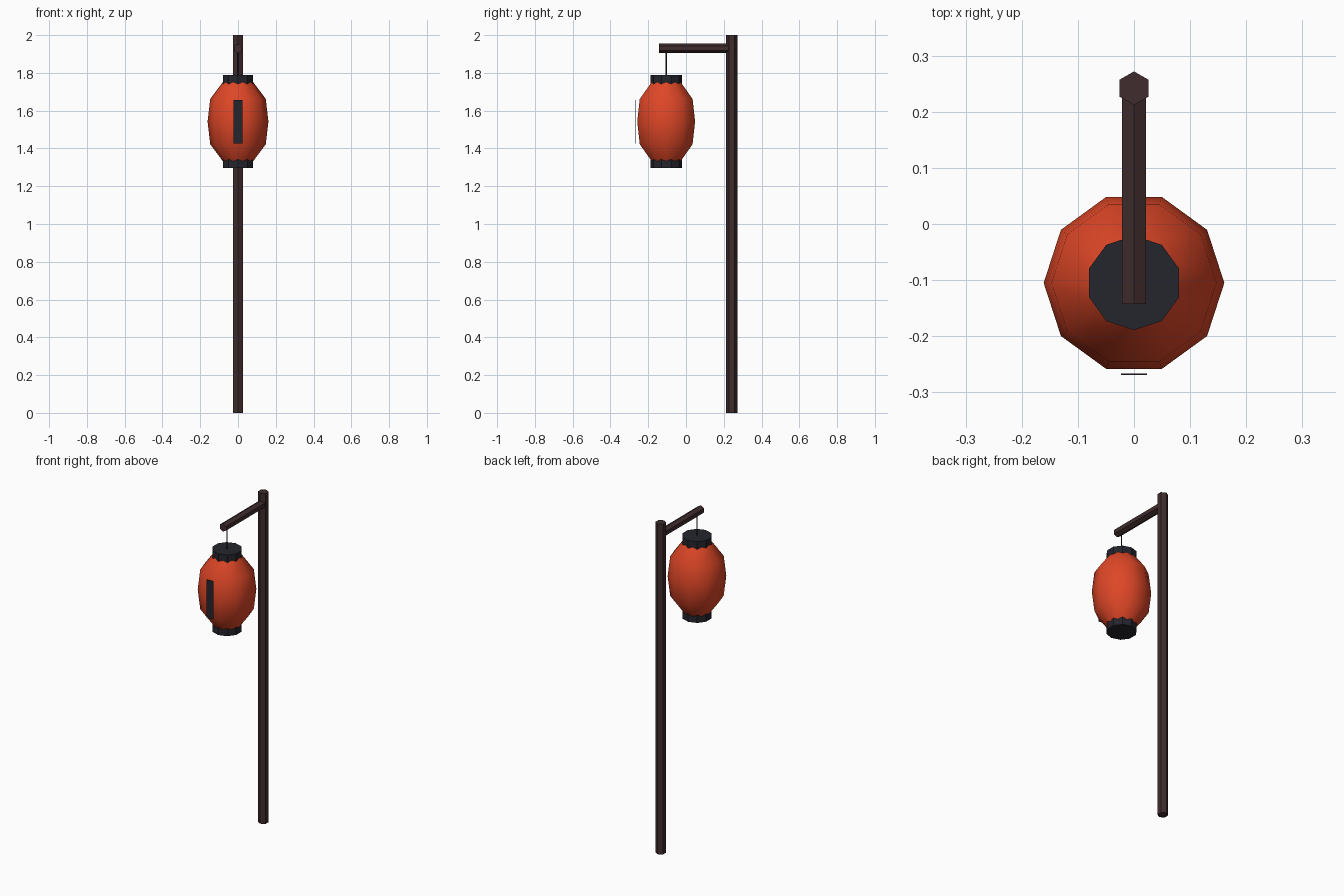
import bpy, bmesh, math
from mathutils import Matrix, Vector

cube = bpy.data.objects.get("Cube")
if cube:
    bpy.data.objects.remove(cube)


def material(name, rgb):
    mat = bpy.data.materials.new(name)
    mat.use_nodes = True
    mat.diffuse_color = (*rgb, 1)
    mat.node_tree.nodes["Principled BSDF"].inputs["Base Color"].default_value = (*rgb, 1)
    return mat


red = material("red paper", (0.73, 0.062, 0.02))
black = material("black lacquer", (0.018, 0.018, 0.027))
wood = material("dark wood", (0.05, 0.025, 0.026))


def add_object(name, bm, mat):
    bmesh.ops.recalc_face_normals(bm, faces=bm.faces)
    mesh = bpy.data.meshes.new(name)
    bm.to_mesh(mesh)
    bm.free()
    mesh.materials.append(mat)
    obj = bpy.data.objects.new(name, mesh)
    bpy.context.collection.objects.link(obj)
    return obj


def lathe(name, profile, sides, mat, origin=(0, 0, 0), turn=0, tilt=None, smooth=False):
    """Stack rings of (radius, height) into a closed, faceted solid."""
    bm = bmesh.new()
    rings = []
    for r, z in profile:
        angles = [turn + math.tau * i / sides for i in range(sides)]
        rings.append([bm.verts.new((r * math.cos(a), r * math.sin(a), z)) for a in angles])
    for low, high in zip(rings, rings[1:]):
        for i in range(sides):
            j = (i + 1) % sides
            face = bm.faces.new((low[i], low[j], high[j], high[i]))
            face.smooth = smooth
    bm.faces.new(rings[0])
    bm.faces.new(rings[-1])
    bm.transform(Matrix.Translation(Vector(origin)) @ (tilt or Matrix()))
    return add_object(name, bm, mat)


POLE_Y, LAMP_Y, LAMP_Z = 0.242, -0.105, 1.542

# Hexagonal pole, and an arm reaching forward with a ridge along its top
lathe("pole", [(0.03, 0), (0.03, 2)], 6, wood, (0, POLE_Y, 0), math.pi / 2)
lathe("arm", [(0.025, 0), (0.025, 0.383)], 6, wood, (0, 0.24, 1.93),
      math.pi / 2, Matrix.Rotation(math.pi / 2, 4, "X"))

# Hanging cord
lathe("cord", [(0.004, 1.77), (0.004, 1.92)], 6, black, (0, LAMP_Y, 0))

# Paper lantern body, mirrored about its middle
half = [(0.161, 0), (0.147, 0.12), (0.08, 0.21)]
profile = [(r, -z) for r, z in reversed(half[1:])] + half
lathe("lantern_body", profile, 10, red, (0, LAMP_Y, LAMP_Z), smooth=True)

# Collars at both ends, sunk into the body
for name, side in (("top_collar", 1), ("bottom_collar", -1)):
    lathe(name, [(0.084, side * 0.18), (0.084, side * 0.246)], 10, black,
          (0, LAMP_Y, LAMP_Z), math.pi / 10)

# Thin plaque standing just ahead of the body
bm = bmesh.new()
bmesh.ops.create_cube(bm, size=1)
bm.transform(Matrix.Translation((0, -0.268, LAMP_Z)) @ Matrix.Diagonal((0.046, 0.003, 0.23, 1)))
add_object("front_plaque", bm, black)
